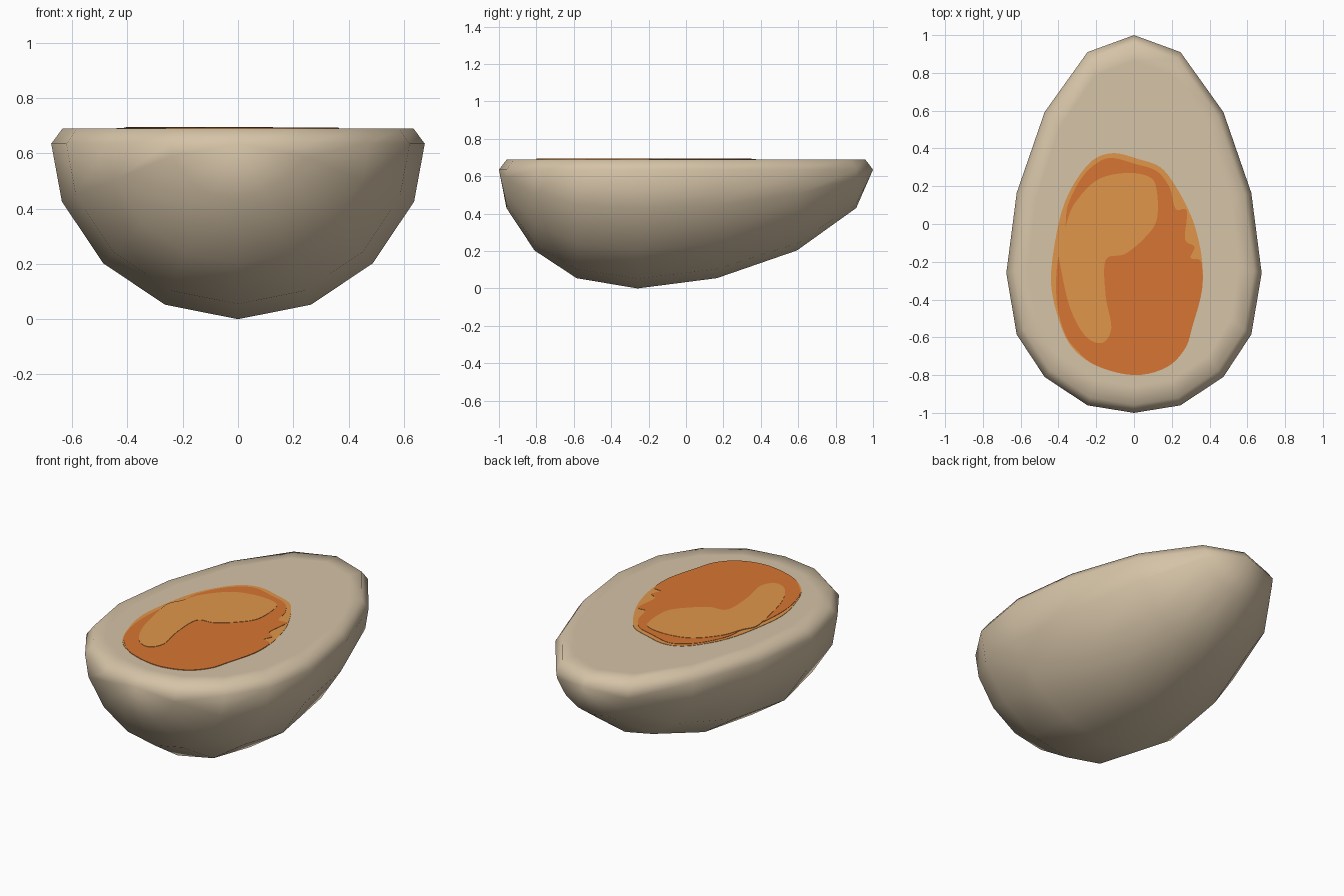
import bpy, bmesh, math

if "Cube" in bpy.data.objects:
    bpy.data.objects.remove(bpy.data.objects["Cube"])

TOP = 0.69      # height of the cut face
RIM = 0.635     # lower edge of the softened rim


def material(name, rgb):
    lin = [c / 255 / 12.92 if c / 255 <= 0.04045 else ((c / 255 + 0.055) / 1.055) ** 2.4 for c in rgb]
    m = bpy.data.materials.new(name)
    m.diffuse_color = (*lin, 1)
    m.use_nodes = True
    m.node_tree.nodes["Principled BSDF"].inputs["Base Color"].default_value = m.diffuse_color
    return m


def finish(bm, name, mat):
    bmesh.ops.recalc_face_normals(bm, faces=bm.faces[:])
    mesh = bpy.data.meshes.new(name)
    bm.to_mesh(mesh)
    bm.free()
    mesh.materials.append(mat)
    ob = bpy.data.objects.new(name, mesh)
    bpy.context.collection.objects.link(ob)
    return ob


white = material("egg_white", (213, 195, 167))
orange = material("yolk_orange", (215, 117, 50))
light = material("yolk_light_orange", (225, 150, 75))

# Halved egg: low-poly half lathe about the y axis
rings = [(-0.96, 0.26), (-0.81, 0.487), (-0.585, 0.635), (-0.26, 0.69),
         (0.165, 0.635), (0.593, 0.487), (0.91, 0.26)]
bm = bmesh.new()
rows = []
for y, r in rings:
    row = [bm.verts.new((-(r - 0.014), y, RIM))]
    for k in range(-3, 4):
        a = math.radians(22.5 * k)
        row.append(bm.verts.new((r * math.sin(a), y, TOP - r * math.cos(a))))
    row.append(bm.verts.new((r - 0.014, y, RIM)))
    rows.append(row)
front = bm.verts.new((0, -1, RIM))
back = bm.verts.new((0, 1, RIM))
for a, b in zip(rows, rows[1:]):
    for i in range(8):
        bm.faces.new((a[i], a[i + 1], b[i + 1], b[i]))
for i in range(8):
    bm.faces.new((front, rows[0][i], rows[0][i + 1]))
    bm.faces.new((back, rows[-1][i], rows[-1][i + 1]))

# Chamfered rim, then the flat cut face
outline = [front] + [r[-1] for r in rows] + [back] + [r[0] for r in reversed(rows)]


def loop_up(loop, sx, sy, z):
    new = [bm.verts.new((v.co.x * sx, v.co.y * sy, z)) for v in loop]
    n = len(loop)
    for i in range(n):
        j = (i + 1) % n
        bm.faces.new((loop[i], loop[j], new[j], new[i]))
    return new


edge = loop_up(outline, 0.94, 0.958, TOP)
inner = loop_up(edge, 0.88, 0.9, TOP)
bm.faces.new(inner)
egg = finish(bm, "halved_egg", white)
bpy.context.view_layer.objects.active = egg
egg.select_set(True)
bpy.ops.object.shade_smooth_by_angle(angle=math.radians(65))


# Yolk: thin stacked plates with rounded outlines
def plate(name, pts, z, mat, steps=5):
    n = len(pts)
    bm = bmesh.new()
    verts = []
    for i in range(n):
        p0, p1, p2, p3 = (pts[(i + k) % n] for k in (-1, 0, 1, 2))
        for s in range(steps):
            t = s / steps
            co = [0.5 * (2 * b + (c - a) * t + (2 * a - 5 * b + 4 * c - d) * t * t
                         + (3 * b - a - 3 * c + d) * t ** 3)
                  for a, b, c, d in zip(p0, p1, p2, p3)]
            verts.append(bm.verts.new((co[0], co[1], z)))
    face = bm.faces.new(verts)
    ext = bmesh.ops.extrude_face_region(bm, geom=[face])
    for v in ext["geom"]:
        if isinstance(v, bmesh.types.BMVert):
            v.co.z = TOP - 0.002
    return finish(bm, name, mat)


bottom = [(0.36, -0.35), (0.31, -0.54), (0.27, -0.66), (0.17, -0.76), (0, -0.8), (-0.2, -0.75)]
plate("yolk_edge",
      [(-0.1, 0.375), (0.02, 0.345), (0.14, 0.30), (0.22, 0.2), (0.29, 0.07), (0.33, -0.04),
       (0.36, -0.19)] + bottom +
      [(-0.33, -0.65), (-0.4, -0.5), (-0.44, -0.3), (-0.41, -0.05), (-0.36, 0.13),
       (-0.28, 0.27), (-0.2, 0.35)], TOP + 0.002, light)
plate("yolk_centre",
      [(-0.12, 0.35), (0, 0.32), (0.12, 0.28), (0.19, 0.19), (0.22, 0.08), (0.28, 0.07),
       (0.27, -0.08), (0.32, -0.12), (0.30, -0.18), (0.355, -0.2)] + bottom +
      [(-0.31, -0.66), (-0.37, -0.57), (-0.41, -0.4), (-0.405, -0.2), (-0.365, -0.02),
       (-0.35, 0.1), (-0.28, 0.24), (-0.2, 0.32)], TOP + 0.004, orange)
plate("yolk_highlight",
      [(-0.05, 0.27), (0.08, 0.25), (0.12, 0.18), (0.12, 0.02), (0.05, -0.08), (-0.05, -0.16),
       (-0.15, -0.19), (-0.15, -0.38), (-0.12, -0.55), (-0.17, -0.63), (-0.26, -0.59),
       (-0.34, -0.44), (-0.39, -0.22), (-0.405, -0.1), (-0.365, -0.02), (-0.32, 0.1),
       (-0.2, 0.23)], TOP + 0.006, light)
